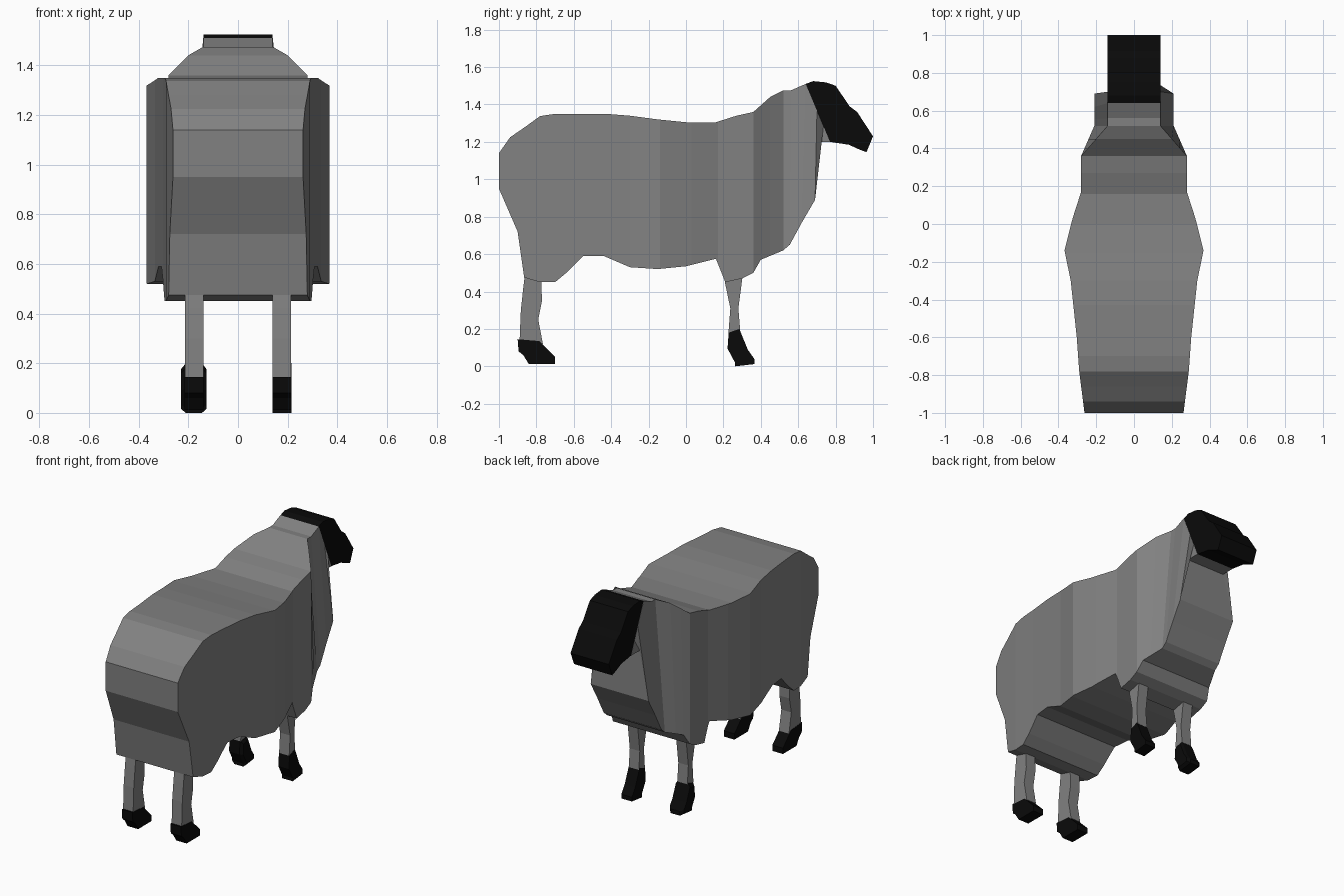
import bpy, bmesh

if "Cube" in bpy.data.objects:
    bpy.data.objects.remove(bpy.data.objects["Cube"])


def material(name, value):
    m = bpy.data.materials.new(name)
    m.diffuse_color = (value, value, value, 1)
    m.use_nodes = True
    m.node_tree.nodes["Principled BSDF"].inputs["Base Color"].default_value = m.diffuse_color
    return m


wool = material("wool_grey", 0.22)
black = material("black", 0.003)


def finish(bm, name, mat):
    bmesh.ops.remove_doubles(bm, verts=bm.verts, dist=0.0005)
    bmesh.ops.recalc_face_normals(bm, faces=bm.faces)
    me = bpy.data.meshes.new(name)
    bm.to_mesh(me)
    bm.free()
    me.materials.append(mat)
    ob = bpy.data.objects.new(name, me)
    bpy.context.collection.objects.link(ob)
    return ob


def prism(name, profile, layers, mat):
    """Stack a side profile (y, z) along x; layers are (x, scale)."""
    bm = bmesh.new()
    cy = sum(p[0] for p in profile) / len(profile)
    cz = sum(p[1] for p in profile) / len(profile)
    rings = [[bm.verts.new((x, cy + (y - cy) * s, cz + (z - cz) * s))
              for y, z in profile] for x, s in layers]
    n = len(profile)
    for a, b in zip(rings, rings[1:]):
        for i in range(n):
            j = (i + 1) % n
            bm.faces.new((a[i], a[j], b[j], b[i]))
    bm.faces.new(rings[0])
    bm.faces.new(rings[-1])
    return finish(bm, name, mat)


def lerp(table, y):
    for (a, p), (b, q) in zip(table, table[1:]):
        if y <= b:
            return p + (q - p) * (y - a) / (b - a)
    return table[-1][1]


# Body: back line, belly line and half width, all along y
back = [(-1, 1.14), (-.94, 1.225), (-.86, 1.28), (-.78, 1.338), (-.7, 1.35), (-.43, 1.35),
        (-.3, 1.34), (-.15, 1.32), (0, 1.305), (.16, 1.305), (.27, 1.34), (.36, 1.36),
        (.45, 1.44), (.52, 1.475)]
belly = [(-1, .95), (-.9, .72), (-.865, .475), (-.78, .45), (-.7, .45), (-.64, .5),
         (-.55, .59), (-.44, .59), (-.3, .53), (-.15, .52), (0, .535), (.16, .575),
         (.21, .45), (.3, .47), (.36, .5), (.4, .57), (.52, .62)]
width = [(-1, .262), (-.78, .29), (-.6, .303), (-.3, .335), (-.14, .368), (.03, .325),
         (.17, .28), (.36, .28), (.52, .21)]
stations = sorted({p[0] for p in back + belly + width})
rows = []
for y in stations:
    w = lerp(width, y)
    wt = w if y <= .36 else .28 - .14 * (y - .36) / .16
    rows.append(((y, lerp(back, y), wt), (y, lerp(belly, y), w)))

# Chest and neck, closing along the slanted head joint
rows += [((.56, 1.475, .14), (.555, .65, .21)),
         ((.64, 1.51, .14), (.62, .77, .21)),
         ((.70, 1.367, .14), (.69, .89, .21)),
         ((.735, 1.284, .14), (.68, 1.2, .14)),
         ((.77, 1.2, .14), (.77, 1.2, .14))]

bm = bmesh.new()
loops = []
for (ty, tz, tw), (by, bz, bw) in rows:
    loops.append([bm.verts.new(c) for c in
                  ((-tw, ty, tz), (tw, ty, tz), (bw, by, bz), (-bw, by, bz))])
for a, b in zip(loops, loops[1:]):
    for i in range(4):
        j = (i + 1) % 4
        bm.faces.new((a[i], a[j], b[j], b[i]))
bm.faces.new(loops[0])
bmesh.ops.dissolve_degenerate(bm, dist=0.0005, edges=bm.edges)
finish(bm, "woolly_body", wool)

# Head
head = [(.64, 1.51), (.68, 1.525), (.75, 1.518), (.8, 1.5), (.875, 1.39), (.915, 1.36),
        (1, 1.23), (.965, 1.145), (.93, 1.158), (.87, 1.185), (.77, 1.2)]
prism("head", head, [(-.139, 1), (.139, 1)], black)

# Legs and hooves, mirrored left and right
hind_leg = [(-.86, .5), (-.87, .42), (-.883, .3), (-.89, .13), (-.765, .12),
            (-.79, .25), (-.77, .35), (-.775, .5)]
hind_hoof = [(-.9, .145), (-.895, .08), (-.87, .06), (-.84, .012), (-.7, .012),
             (-.7, .05), (-.765, .115), (-.785, .135)]
front_leg = [(.2, .5), (.21, .44), (.237, .31), (.227, .18), (.29, .19),
             (.28, .31), (.305, .5)]
front_hoof = [(.228, .18), (.285, .2), (.33, .09), (.365, .04), (.365, .012),
              (.262, 0), (.262, .02), (.222, .095)]
for side, s in (("left", -1), ("right", 1)):
    span = [(s * .14, 1), (s * .213, 1)]
    prism("hind_leg_" + side, hind_leg, span, wool)
    prism("front_leg_" + side, front_leg, span, wool)
    prism("hind_hoof_" + side, hind_hoof, [(s * .138, 1), (s * .215, 1)], black)
    # The left front hoof is a little splayed
    flare = [(s * .138, 1), (s * .215, 1)]
    if s < 0:
        flare = [(-.127, .8), (-.145, 1), (-.21, 1), (-.23, .8)]
    prism("front_hoof_" + side, front_hoof, flare, black)
